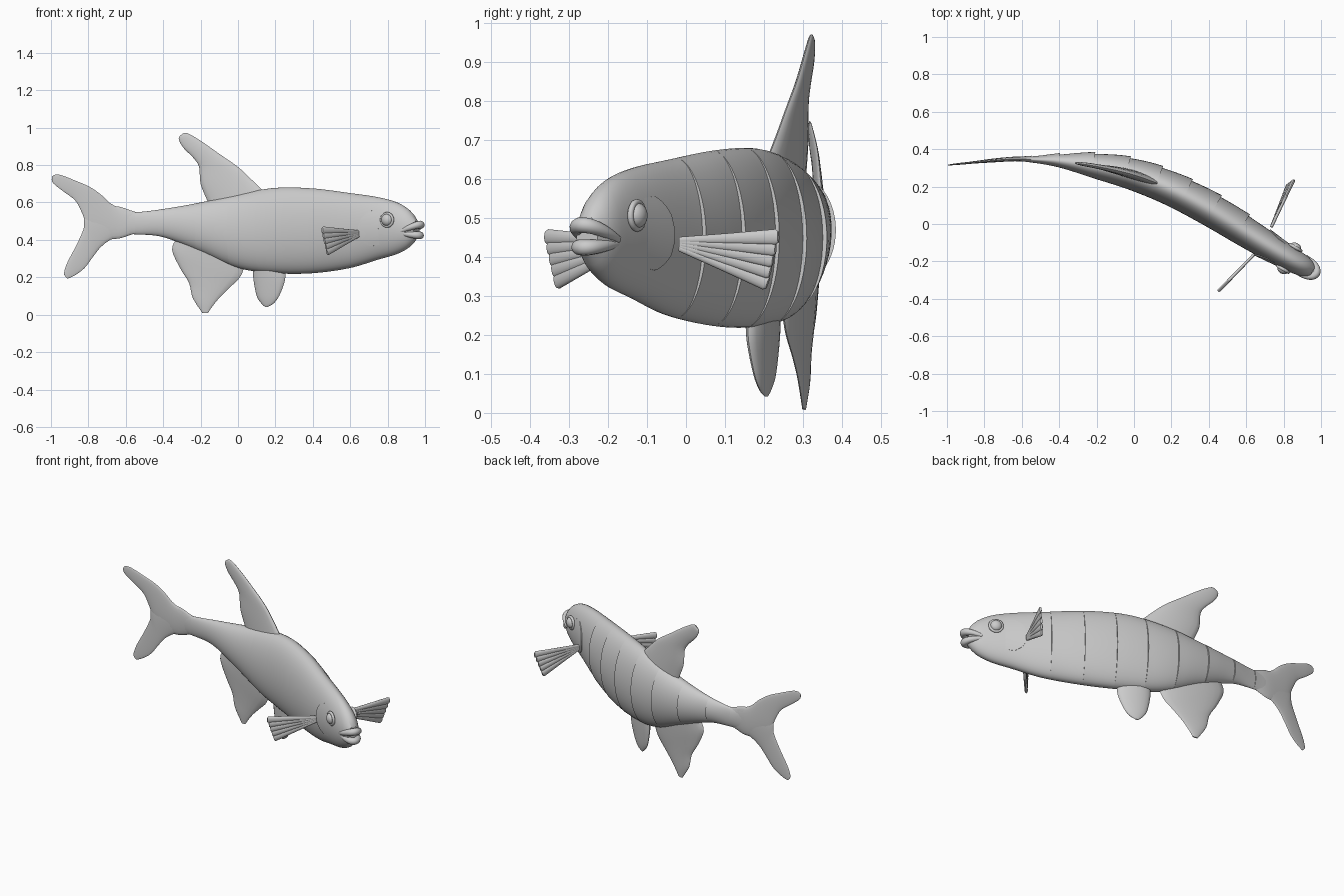
import bpy, bmesh, math
from mathutils import Vector

cube = bpy.data.objects.get("Cube")
if cube:
    bpy.data.objects.remove(cube, do_unlink=True)

grey = bpy.data.materials.new("fish_grey")
grey.use_nodes = True
grey.diffuse_color = (0.6, 0.6, 0.6, 1)
grey.node_tree.nodes["Principled BSDF"].inputs["Base Color"].default_value = (0.6, 0.6, 0.6, 1)

# Body stations: x, spine y, half width, top z, bottom z
BODY = [
    (-1.0, .315, .004, .55, .44), (-.66, .347, .010, .555, .43), (-.55, .345, .016, .548, .43),
    (-.4, .337, .034, .565, .415), (-.2, .308, .066, .60, .335), (0, .262, .083, .645, .25),
    (.2, .185, .088, .678, .222), (.4, .08, .088, .675, .222), (.6, -.045, .08, .65, .25),
    (.75, -.137, .072, .628, .295), (.85, -.195, .064, .60, .325),
    (.92, -.233, .052, .555, .365), (.955, -.254, .032, .505, .41),
]


def sample(rows, key):
    """Smooth cubic interpolation of table rows by their first column."""
    last = len(rows) - 1
    i = 0
    while i < last - 1 and key > rows[i + 1][0]:
        i += 1
    a, b = rows[i], rows[i + 1]
    h = b[0] - a[0]
    t = (key - a[0]) / h

    def slope(k, c):
        p, q = rows[max(k - 1, 0)], rows[min(k + 1, last)]
        return (q[c] - p[c]) / (q[0] - p[0])

    return [a[c] * (1 + 2 * t) * (1 - t) ** 2 + b[c] * t * t * (3 - 2 * t)
            + h * t * (1 - t) * (slope(i, c) * (1 - t) - slope(i + 1, c) * t)
            for c in range(1, len(a))]


def frame(x):
    """Spine point, forward direction and the fish's left direction."""
    y = sample(BODY, x)[0]
    dy = (sample(BODY, x + .01)[0] - sample(BODY, x - .01)[0]) / .02
    t = Vector((1, dy, 0)).normalized()
    return Vector((x, y, 0)), t, Vector((-t.y, t.x, 0))


def finish(obj, angle=40):
    obj.data.materials.clear()
    obj.data.materials.append(grey)
    bpy.ops.object.select_all(action='DESELECT')
    obj.select_set(True)
    bpy.context.view_layer.objects.active = obj
    bpy.ops.object.shade_smooth_by_angle(angle=math.radians(angle))
    return obj


def loft(name, rings):
    bm = bmesh.new()
    loops = [[bm.verts.new(p) for p in ring] for ring in rings]
    n = len(loops[0])
    for a, b in zip(loops, loops[1:]):
        for k in range(n):
            bm.faces.new((a[k], a[(k + 1) % n], b[(k + 1) % n], b[k]))
    bm.faces.new(loops[0])
    bm.faces.new(loops[-1])
    bmesh.ops.recalc_face_normals(bm, faces=bm.faces)
    mesh = bpy.data.meshes.new(name)
    bm.to_mesh(mesh)
    bm.free()
    obj = bpy.data.objects.new(name, mesh)
    bpy.context.collection.objects.link(obj)
    return finish(obj)


def skin(x, angle, offset=0):
    """Point on the body surface; angle 0 is the left side, pi the right."""
    _, w, top, bottom = sample(BODY, x)
    p, _, n = frame(x)
    p = p + n * (w + offset) * math.cos(angle)
    p.z = (top + bottom) / 2 + (top - bottom) / 2 * math.sin(angle)
    return p


# Body: head, then overlapping segments that step out on the outer side of the bend
joints = [.955, .57, .42, .27, .12, -.04, -.22, -.40, -.55, -.67]
for i, (front, rear) in enumerate(zip(joints, joints[1:])):
    steps = 18 if i == 0 else 5
    rings = []
    for s in range(steps + 1):
        f = s / steps
        x = front + (rear - front) * f
        lip = 0 if i == 0 else min(.011, sample(BODY, x)[1] * .25) * (1 - f)
        rings.append([skin(x, a, lip * max(0, math.cos(a)))
                      for a in (math.tau * k / 48 for k in range(48))])
    loft("head" if i == 0 else f"body_segment_{i}", rings)


def fin(name, rows):
    """Lens-shaped fin; each row is thickness, leading x, z and trailing x, z."""
    table = [(i, *row) for i, row in enumerate(rows)]
    rings = []
    count = (len(rows) - 1) * 4
    for s in range(count + 1):
        th, ax, az, bx, bz = sample(table, s / 4)
        ring = []
        for k in range(20):
            a = math.tau * k / 20
            f = (1 - math.cos(a)) / 2
            p, _, n = frame(ax + (bx - ax) * f)
            p = p + n * th * math.sin(a)
            p.z = az + (bz - az) * f
            ring.append(p)
        rings.append(ring)
    loft(name, rings)


fin("dorsal_fin", [
    (.024, .14, .655, -.16, .60), (.02, .07, .725, -.20, .70), (.016, 0, .79, -.208, .79),
    (.013, -.1, .86, -.24, .84), (.011, -.2, .93, -.29, .89), (.008, -.265, .968, -.316, .935),
    (.003, -.29, .972, -.312, .955)])
fin("anal_fin", [
    (.026, .04, .27, -.33, .41), (.022, .01, .20, -.352, .345), (.016, -.05, .14, -.31, .25),
    (.012, -.1, .09, -.262, .17), (.009, -.14, .04, -.242, .09), (.004, -.16, .01, -.19, .008)])
fin("pelvic_fin", [
    (.028, .255, .25, .08, .25), (.024, .25, .18, .083, .185), (.016, .22, .10, .10, .10),
    (.009, .19, .06, .125, .06), (.003, .16, .042, .145, .042)])
fin("tail_upper_lobe", [
    (.013, -.55, .55, -.55, .435), (.012, -.665, .585, -.665, .405), (.010, -.73, .64, -.79, .45),
    (.008, -.79, .682, -.832, .54), (.006, -.87, .717, -.87, .61), (.005, -.945, .746, -.935, .66),
    (.003, -.98, .748, -.985, .70), (.002, -.993, .738, -.996, .722)])
fin("tail_lower_lobe", [
    (.012, -.55, .435, -.55, .55), (.011, -.665, .408, -.665, .58), (.009, -.73, .365, -.81, .54),
    (.007, -.775, .31, -.825, .46), (.005, -.82, .25, -.865, .37), (.004, -.87, .212, -.912, .28),
    (.003, -.905, .195, -.93, .225), (.002, -.915, .195, -.926, .208)])


# Pectoral fins: fans of flattened, widening rays
def pectoral(name, root, top_tip, low_tip):
    root, top_tip, low_tip = Vector(root), Vector(top_tip), Vector(low_tip)
    for i in range(5):
        start = root - Vector((0, 0, .005 * i))
        end = top_tip.lerp(low_tip, i / 4)
        way = (end - start).normalized()
        flat = way.cross(Vector((0, 0, 1))).normalized()
        up = flat.cross(way)
        rings = []
        for f, tall, thin in ((0, .009, .008), (.5, .014, .008), (.97, .02, .009), (1, .015, .006)):
            c = start.lerp(end, f)
            rings.append([c + up * tall * math.sin(a) + flat * thin * math.cos(a)
                          for a in (math.tau * k / 16 for k in range(16))])
        loft(f"{name}_ray_{i + 1}", rings)


pectoral("right_pectoral", (.645, -.16, .443), (.45, -.36, .452), (.475, -.335, .335))
pectoral("left_pectoral", (.735, -.015, .443), (.855, .237, .452), (.822, .21, .333))

# Eyes with rims, and gill covers, on both sides of the head
for side, facing in (("left", 0), ("right", math.pi)):
    spot = skin(.83, facing + (.27 if facing == 0 else -.27))
    spot.z = .507
    out = frame(.83)[2] * (1 if facing == 0 else -1)
    turn = out.to_track_quat('Z', 'Y').to_euler()
    bpy.ops.mesh.primitive_uv_sphere_add(segments=32, ring_count=16, radius=.032,
                                         location=spot + out * .004, rotation=turn)
    eye = bpy.context.object
    eye.name = side + "_eye"
    eye.scale.z = .75
    finish(eye)
    bpy.ops.mesh.primitive_torus_add(major_radius=.034, minor_radius=.008, major_segments=32,
                                     minor_segments=10, location=spot + out * .003, rotation=turn)
    bpy.context.object.name = side + "_eye_rim"
    finish(bpy.context.object)

    rings = []
    for s in range(13):
        f = s / 12
        x = .685 + .1 * f
        reach = .08 + .52 * math.sqrt(min(1, f * 1.8))
        angles = [facing + reach * (k / 6 - 1) for k in range(13)]
        sign = 1 - f
        rings.append([skin(x, a, .006 * sign) for a in angles]
                     + [skin(x, a, -.012) for a in reversed(angles)])
    loft(side + "_gill_cover", rings)


# Lips: horseshoe tubes around the snout
def lip(name, x, front, wide, z_mid, z_corner, radius):
    p, t, n = frame(x)
    curve = bpy.data.curves.new(name, 'CURVE')
    curve.dimensions = '3D'
    curve.bevel_depth = radius
    curve.bevel_resolution = 4
    curve.use_fill_caps = True
    spline = curve.splines.new('NURBS')
    spline.points.add(8)
    for k, point in enumerate(spline.points):
        a = math.pi * (k / 8 - .5)
        q = p + t * (front * math.cos(a) - .06 * (1 - math.cos(a))) + n * wide * math.sin(a)
        point.co = (q.x, q.y, z_corner + (z_mid - z_corner) * math.cos(a), 1)
        point.radius = .45 + .55 * math.cos(a)
    spline.use_endpoint_u = True
    spline.order_u = 4
    obj = bpy.data.objects.new(name, curve)
    bpy.context.collection.objects.link(obj)
    bpy.ops.object.select_all(action='DESELECT')
    obj.select_set(True)
    bpy.context.view_layer.objects.active = obj
    bpy.ops.object.convert(target='MESH')
    finish(bpy.context.object)


lip("upper_lip", .945, .036, .05, .483, .445, .021)
lip("lower_lip", .94, .038, .045, .424, .435, .021)
